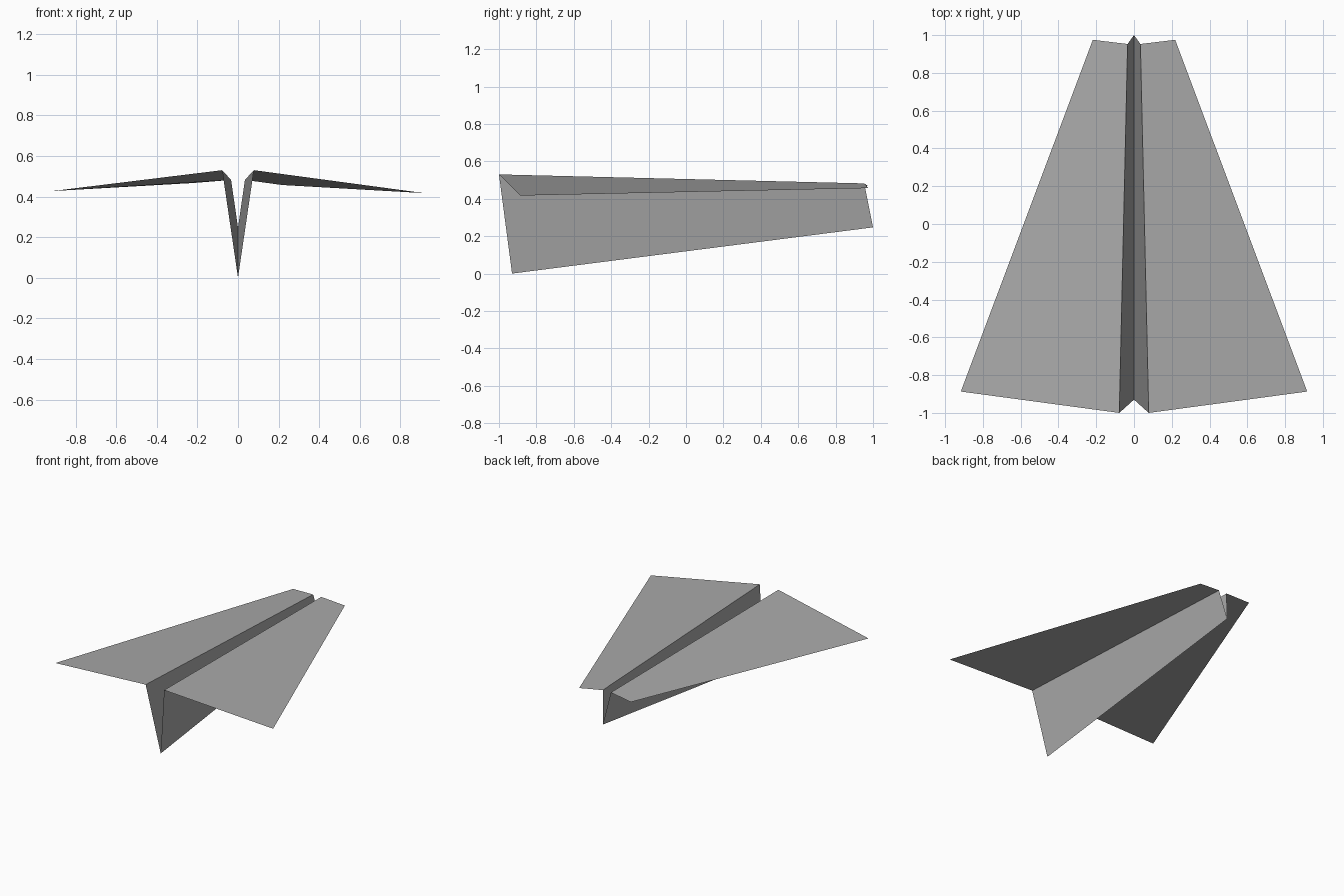
import bpy

# Remove the default cube
cube = bpy.data.objects.get("Cube")
if cube:
    bpy.data.objects.remove(cube, do_unlink=True)

# One plain paper colour
paper = bpy.data.materials.new("grey_paper")
paper.use_nodes = True
GREY = (0.40, 0.40, 0.40, 1.0)
paper.diffuse_color = GREY
paper.node_tree.nodes["Principled BSDF"].inputs["Base Color"].default_value = GREY

# Fold lines of one half: each is (wide front end, narrow back end)
keel = ((0, -0.93, 0.0), (0, 1.0, 0.247))
crease = ((0.078, -1.0, 0.53), (0.034, 0.953, 0.482))
tip = ((0.917, -0.887, 0.422), (0.218, 0.975, 0.462))


def panel(name, inner, outer, side, lift=0.0):
    """Flat sheet between two fold lines, on side +1 (left) or -1 (right)."""
    corners = [inner[0], outer[0], outer[1], inner[1]]
    verts = [(x * side, y, z) for x, y, z in corners]
    for i in (1, 2):
        x, y, z = verts[i]
        verts[i] = (x, y, z + lift)
    face = (0, 1, 2, 3) if side > 0 else (3, 2, 1, 0)
    mesh = bpy.data.meshes.new(name)
    mesh.from_pydata(verts, [], [face])
    mesh.materials.append(paper)
    obj = bpy.data.objects.new(name, mesh)
    bpy.context.collection.objects.link(obj)
    return obj


# Folded body and wings; the right wing sits a touch higher
for label, side in (("left", 1), ("right", -1)):
    panel(label + "_body_side", keel, crease, side)
    panel(label + "_wing", crease, tip, side, lift=-0.005 * side)
